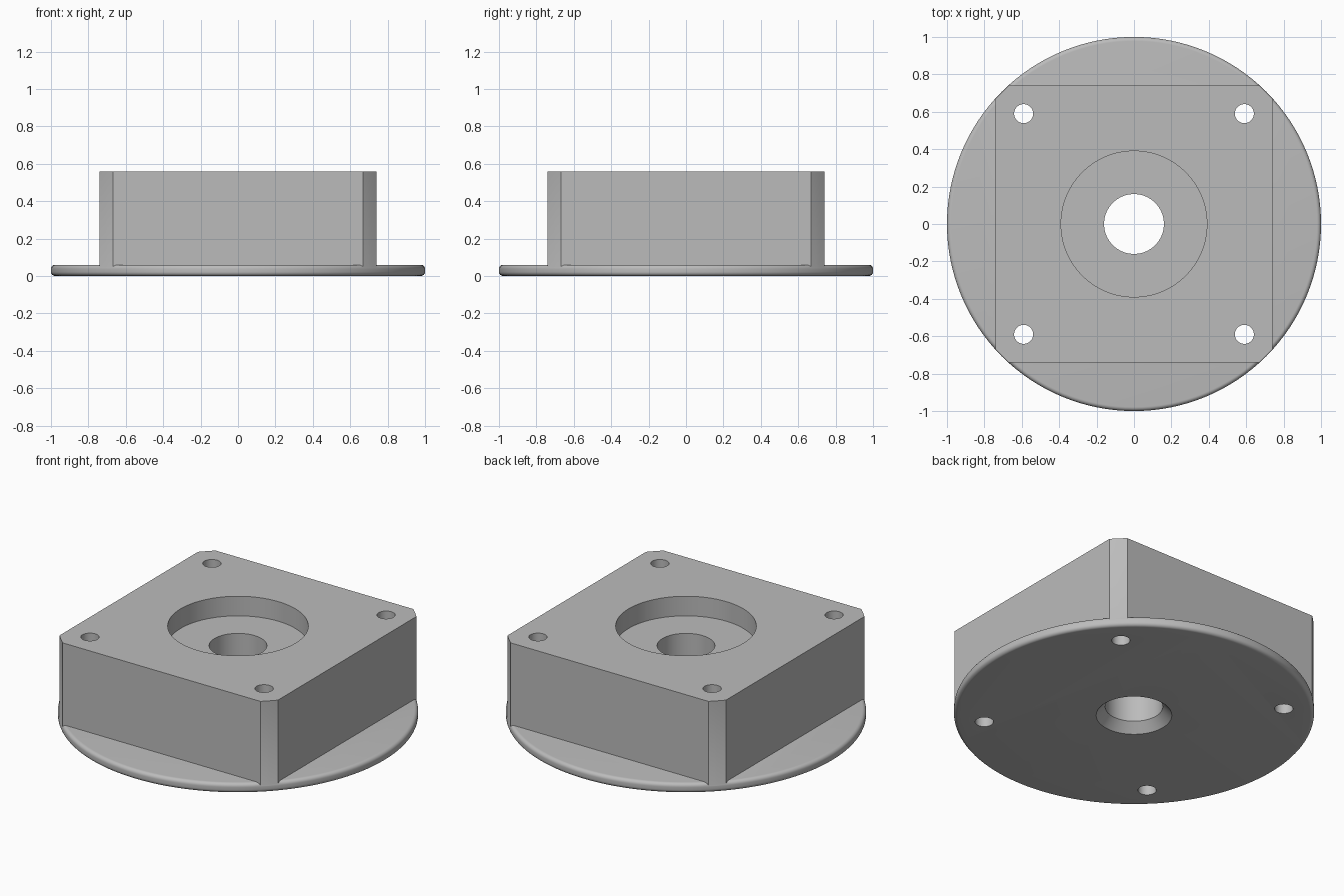
import bpy, bmesh, math

cube = bpy.data.objects.get("Cube")
if cube:
    bpy.data.objects.remove(cube, do_unlink=True)

grey = bpy.data.materials.new("machined grey")
grey.use_nodes = True
grey.diffuse_color = (0.5, 0.5, 0.5, 1)
grey.node_tree.nodes["Principled BSDF"].inputs["Base Color"].default_value = (0.5, 0.5, 0.5, 1)


def make_object(name, bm):
    bmesh.ops.recalc_face_normals(bm, faces=bm.faces)
    mesh = bpy.data.meshes.new(name)
    bm.to_mesh(mesh)
    bm.free()
    mesh.materials.append(grey)
    ob = bpy.data.objects.new(name, mesh)
    bpy.context.collection.objects.link(ob)
    return ob


def lathe(name, profile, centre=(0, 0), sides=128):
    """Closed solid turned about z; profile is a list of (radius, z)."""
    bm = bmesh.new()
    rings = []
    for r, z in profile:
        angles = [2 * math.pi * i / sides for i in range(sides)]
        rings.append([bm.verts.new((centre[0] + r * math.cos(a),
                                    centre[1] + r * math.sin(a), z)) for a in angles])
    for low, high in zip(rings, rings[1:]):
        for i in range(sides):
            j = (i + 1) % sides
            bm.faces.new((low[i], low[j], high[j], high[i]))
    bm.faces.new(rings[0])
    bm.faces.new(rings[-1])
    return make_object(name, bm)


def prism(name, outline, bottom, top):
    bm = bmesh.new()
    face = bm.faces.new([bm.verts.new((x, y, bottom)) for x, y in outline])
    extruded = bmesh.ops.extrude_face_region(bm, geom=[face], use_keep_orig=True)
    verts = [v for v in extruded["geom"] if isinstance(v, bmesh.types.BMVert)]
    bmesh.ops.translate(bm, verts=verts, vec=(0, 0, top - bottom))
    return make_object(name, bm)


def combine(target, tool, operation):
    mod = target.modifiers.new(tool.name, "BOOLEAN")
    mod.operation = operation
    mod.solver = "EXACT"
    mod.object = tool
    bpy.context.view_layer.objects.active = target
    bpy.ops.object.modifier_apply(modifier=mod.name)
    bpy.data.objects.remove(tool, do_unlink=True)


# Round base flange with rounded rim
thick, fillet = 0.06, 0.022
rim = []
for centre_z, start in ((fillet, -90), (thick - fillet, 0)):
    for k in range(7):
        a = math.radians(start + 15 * k)
        rim.append((1 - fillet + fillet * math.cos(a), centre_z + fillet * math.sin(a)))
body = lathe("mounting_flange", rim)

# Square block whose corners are turned to the flange radius
half, corner_radius, height = 0.74, 0.998, 0.56
first = math.acos(half / corner_radius)
sweep = math.pi / 2 - 2 * first
outline = []
for quarter in range(4):
    for k in range(9):
        a = quarter * math.pi / 2 + first + sweep * k / 8
        outline.append((corner_radius * math.cos(a), corner_radius * math.sin(a)))
combine(body, prism("square_block", outline, thick / 2, height), "UNION")

# Central bore: chamfered below, wide recess above
bore = [(0.228, -0.02), (0.16, 0.055), (0.16, 0.44), (0.39, 0.44), (0.39, 0.7)]
combine(body, lathe("centre_bore", bore), "DIFFERENCE")

# Four through holes near the corners
for x in (-0.59, 0.59):
    for y in (-0.59, 0.59):
        hole = lathe("bolt_hole", [(0.051, -0.1), (0.051, 0.7)], (x, y), 40)
        combine(body, hole, "DIFFERENCE")

# Smooth curved walls, keep machined edges sharp
bpy.ops.object.select_all(action="DESELECT")
body.select_set(True)
bpy.context.view_layer.objects.active = body
bpy.ops.object.shade_smooth_by_angle(angle=math.radians(25))
